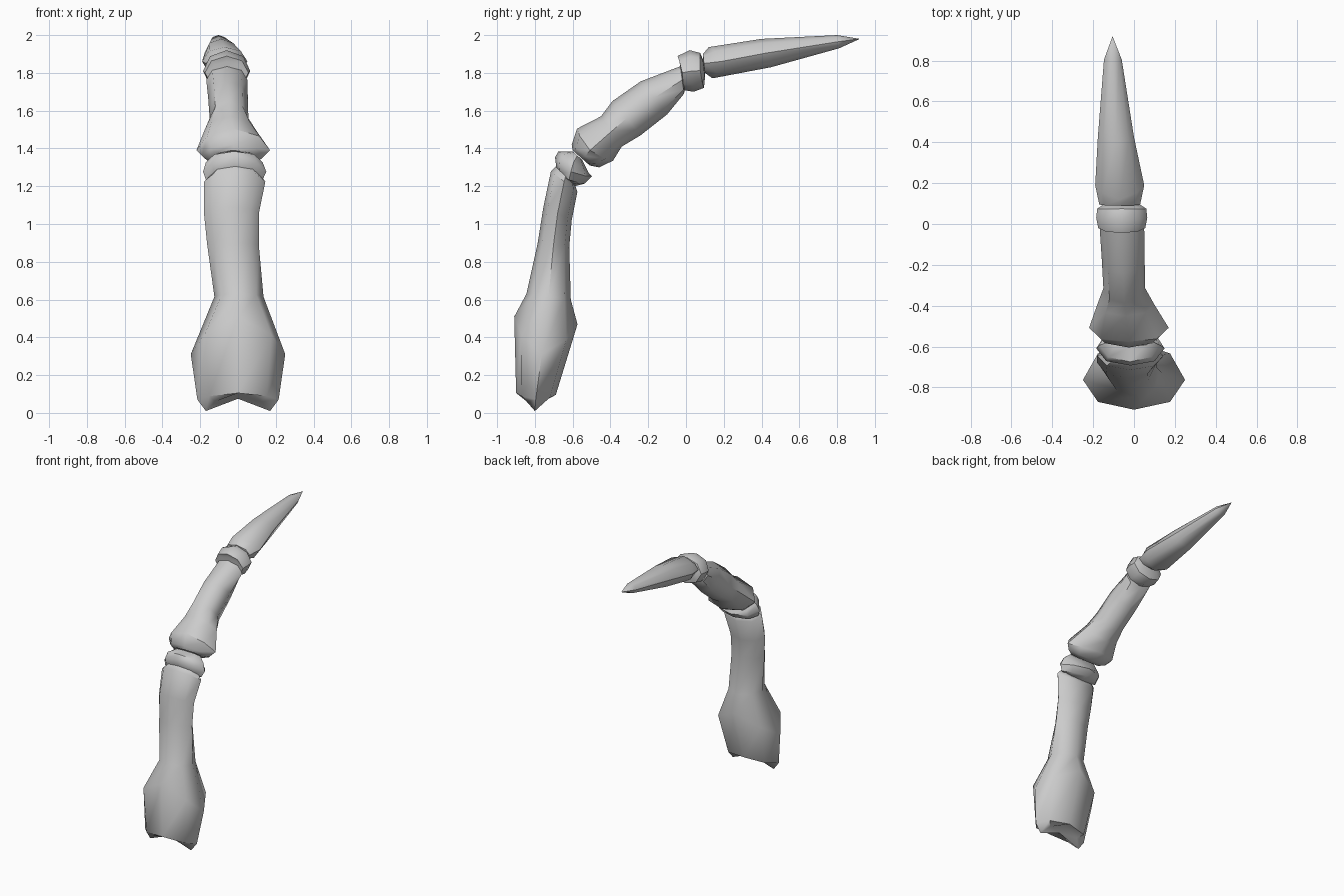
import bpy, bmesh, math
from mathutils import Vector

SIDES = 8


def bone(name, rings, start, end):
    """Loft rings (outer y, z, inner y, z, x left, x right, saddle); start/end are cap centres."""
    bm = bmesh.new()
    loops = []
    for ay, az, by, bz, xl, xr, saddle in rings:
        a, b = Vector((0, ay, az)), Vector((0, by, bz))
        mid, half = (a + b) / 2, (b - a) / 2
        axis = Vector((0, -half.z, half.y)).normalized()
        loop = []
        for i in range(SIDES):
            t = 2 * math.pi * i / SIDES
            p = mid + half * math.sin(t) - axis * saddle * math.cos(2 * t)
            p.x = (xl + xr) / 2 + (xr - xl) / 2 * math.cos(t)
            loop.append(bm.verts.new(p))
        loops.append(loop)
    for lo, hi in zip(loops, loops[1:]):
        for i in range(SIDES):
            j = (i + 1) % SIDES
            bm.faces.new((lo[i], lo[j], hi[j], hi[i]))
    for centre, loop in ((start, loops[0]), (end, loops[-1])):
        c = bm.verts.new(centre)
        for i in range(SIDES):
            bm.faces.new((c, loop[i], loop[(i + 1) % SIDES]))
    bmesh.ops.recalc_face_normals(bm, faces=bm.faces)
    mesh = bpy.data.meshes.new(name)
    bm.to_mesh(mesh)
    bm.free()
    obj = bpy.data.objects.new(name, mesh)
    bpy.context.collection.objects.link(obj)
    bpy.ops.object.select_all(action='DESELECT')
    obj.select_set(True)
    bpy.context.view_layer.objects.active = obj
    bpy.ops.object.shade_smooth_by_angle(angle=math.radians(45))


# long lower bone with a notched, flared foot
bone("lower_bone", [
    (-0.86, 0.06, -0.74, 0.06, -0.17, 0.17, 0.05),
    (-0.90, 0.09, -0.69, 0.08, -0.215, 0.215, 0.015),
    (-0.92, 0.42, -0.585, 0.38, -0.25, 0.25, 0.09),
    (-0.845, 0.63, -0.61, 0.60, -0.125, 0.135, 0.0),
    (-0.785, 0.90, -0.618, 0.88, -0.163, 0.11, 0.0),
    (-0.755, 1.09, -0.605, 1.02, -0.18, 0.11, 0.0),
    (-0.715, 1.28, -0.575, 1.17, -0.18, 0.145, 0.0),
    (-0.69, 1.305, -0.585, 1.20, -0.15, 0.12, 0.0),
], (0, -0.80, 0.075), (-0.02, -0.64, 1.26))

# rounded spacer at the first knuckle
bone("lower_joint", [
    (-0.67, 1.27, -0.59, 1.20, -0.14, 0.10, 0.0),
    (-0.69, 1.28, -0.54, 1.205, -0.17, 0.13, 0.01),
    (-0.70, 1.34, -0.505, 1.24, -0.185, 0.15, 0.015),
    (-0.675, 1.385, -0.515, 1.27, -0.17, 0.13, 0.0),
    (-0.60, 1.385, -0.55, 1.34, -0.12, 0.09, 0.0),
], (-0.02, -0.63, 1.24), (-0.02, -0.58, 1.36))

# middle bone with a wide base
bone("middle_bone", [
    (-0.60, 1.39, -0.51, 1.31, -0.15, 0.10, 0.0),
    (-0.605, 1.42, -0.46, 1.30, -0.19, 0.14, 0.0),
    (-0.59, 1.49, -0.40, 1.32, -0.22, 0.17, 0.02),
    (-0.45, 1.57, -0.34, 1.41, -0.18, 0.10, 0.0),
    (-0.39, 1.65, -0.24, 1.47, -0.15, 0.055, 0.0),
    (-0.24, 1.755, -0.10, 1.58, -0.158, 0.052, 0.0),
    (-0.03, 1.835, -0.01, 1.69, -0.168, 0.05, 0.0),
], (-0.025, -0.55, 1.36), (-0.06, 0.0, 1.77))

# rounded spacer at the second knuckle
bone("upper_joint", [
    (-0.03, 1.86, -0.02, 1.75, -0.15, 0.03, 0.0),
    (-0.04, 1.89, -0.01, 1.71, -0.175, 0.055, -0.005),
    (0.02, 1.92, 0.04, 1.70, -0.185, 0.065, 0.0),
    (0.07, 1.905, 0.09, 1.72, -0.18, 0.06, 0.005),
    (0.09, 1.87, 0.10, 1.77, -0.15, 0.03, 0.0),
], (-0.06, -0.035, 1.80), (-0.06, 0.10, 1.82))

# pointed tip bone
bone("tip_bone", [
    (0.09, 1.90, 0.10, 1.80, -0.17, 0.03, 0.0),
    (0.15, 1.94, 0.17, 1.775, -0.19, 0.05, -0.03),
    (0.40, 1.98, 0.45, 1.83, -0.177, 0.0, 0.0),
    (0.80, 2.0, 0.81, 1.93, -0.147, -0.06, 0.0),
], (-0.07, 0.09, 1.85), (-0.105, 0.92, 1.98))
